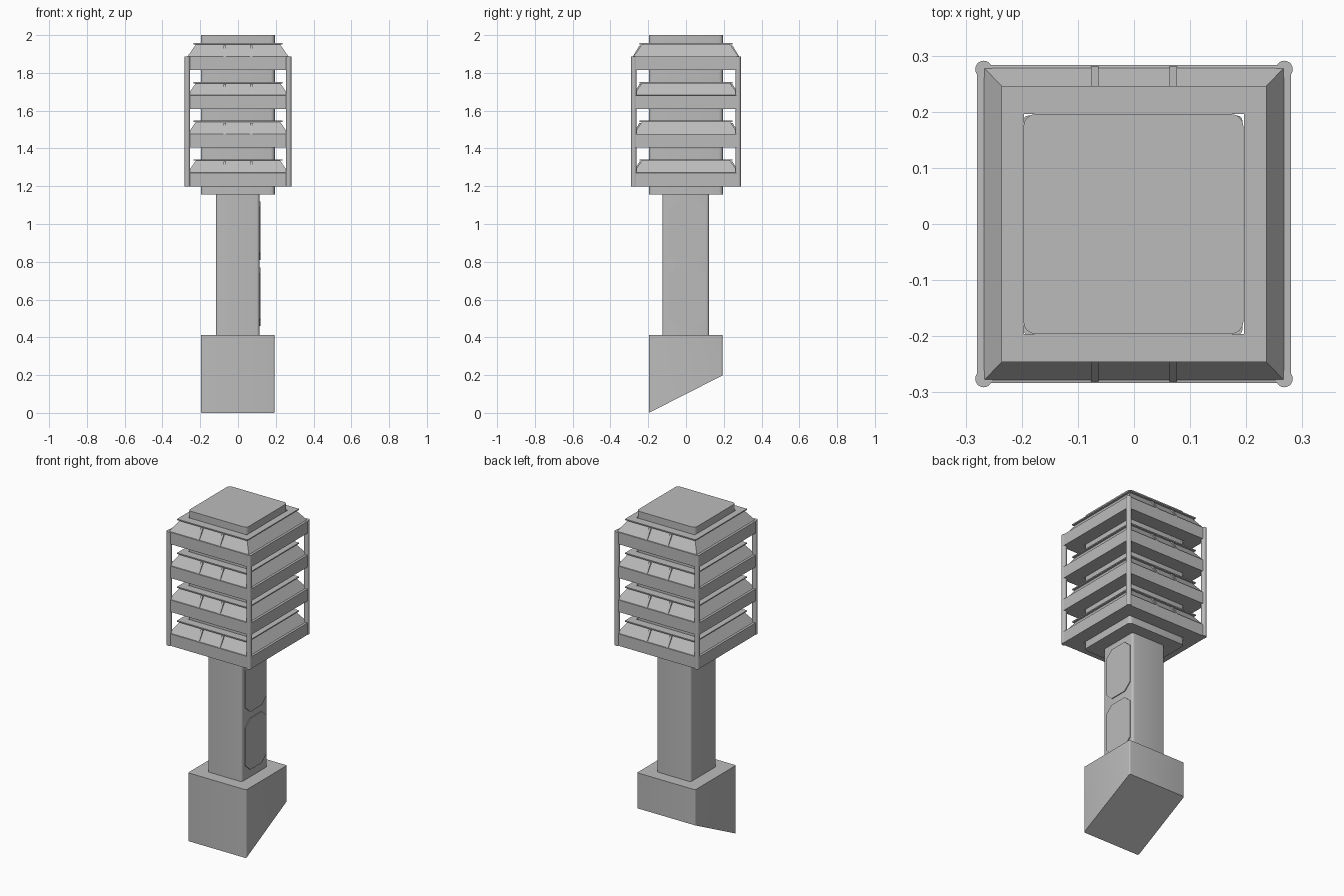
import bpy, bmesh
from mathutils import Vector

cube = bpy.data.objects.get("Cube")
if cube:
    bpy.data.objects.remove(cube, do_unlink=True)

grey = bpy.data.materials.new("plain_grey")
grey.use_nodes = True
colour = (0.5, 0.5, 0.5, 1)
grey.diffuse_color = colour
grey.node_tree.nodes["Principled BSDF"].inputs["Base Color"].default_value = colour


def finish(name, bm, smooth=False):
    bmesh.ops.recalc_face_normals(bm, faces=bm.faces)
    mesh = bpy.data.meshes.new(name)
    bm.to_mesh(mesh)
    bm.free()
    mesh.materials.append(grey)
    ob = bpy.data.objects.new(name, mesh)
    bpy.context.collection.objects.link(ob)
    if smooth:
        bpy.ops.object.select_all(action='DESELECT')
        ob.select_set(True)
        bpy.context.view_layer.objects.active = ob
        bpy.ops.object.shade_smooth_by_angle(angle=0.6)
    return ob


def rounded_block(name, lo, hi, radius, back_rise=0):
    """Box with rounded upright edges; back_rise lifts its rear bottom edge."""
    lo, hi = Vector(lo), Vector(hi)
    bm = bmesh.new()
    bmesh.ops.create_cube(bm, size=1)
    for v in bm.verts:
        v.co = Vector([(lo[i] + hi[i]) / 2 + v.co[i] * (hi[i] - lo[i]) for i in range(3)])
    upright = [e for e in bm.edges
               if abs(e.verts[0].co.z - e.verts[1].co.z) > (hi.z - lo.z) / 2]
    bmesh.ops.bevel(bm, geom=upright, offset=radius, segments=4,
                    profile=0.5, affect='EDGES')
    for v in bm.verts:
        if v.co.z < lo.z + 0.001:
            v.co.z += back_rise * (v.co.y - lo.y) / (hi.y - lo.y)
    return finish(name, bm, True)


def square_ring(name, section):
    """Closed ring swept round a rectangle; section holds (half x, half y, z)."""
    bm = bmesh.new()
    loops = [[bm.verts.new((sx * hx, sy * hy, z))
              for sx, sy in ((-1, -1), (1, -1), (1, 1), (-1, 1))]
             for hx, hy, z in section]
    for a, b in zip(loops, loops[1:] + loops[:1]):
        for i in range(4):
            j = (i + 1) % 4
            bm.faces.new((a[i], a[j], b[j], b[i]))
    return finish(name, bm)


def extrude_outline(name, points, direction):
    bm = bmesh.new()
    face = bm.faces.new([bm.verts.new(p) for p in points])
    new = bmesh.ops.extrude_face_region(bm, geom=[face])["geom"]
    moved = [g for g in new if isinstance(g, bmesh.types.BMVert)]
    bmesh.ops.translate(bm, verts=moved, vec=direction)
    return finish(name, bm)


# Foot with sloping underside, shaft and tall inner core
rounded_block("wedge_foot", (-0.197, -0.197, 0), (0.193, 0.193, 0.413), 0.008, 0.198)
rounded_block("shaft", (-0.117, -0.125, 0.41), (0.113, 0.122, 1.16), 0.014)
rounded_block("inner_core", (-0.197, -0.196, 1.155), (0.195, 0.196, 2), 0.022)

# Access panels with clipped corners on one side of the shaft
for number, z in enumerate((0.46, 0.81)):
    y0, y1, z1, cy, cz = -0.095, 0.105, z + 0.31, 0.045, 0.04
    outline = [(y0 + cy, z), (y1 - cy, z), (y1, z + cz), (y1, z1 - cz),
               (y1 - cy, z1), (y0 + cy, z1), (y0, z1 - cz), (y0, z + cz)]
    extrude_outline(f"access_panel_{number}",
                    [(0.11, y, zz) for y, zz in outline], (0.008, 0, 0))

# Four louvre tiers: upright band, sloping shoulder, thin overhanging lid
HOLE = 0.196
for tier in range(4):
    z = 1.199 + 0.205 * tier
    square_ring(f"louvre_{tier}", [
        (HOLE, HOLE, z), (0.28, 0.283, z), (0.28, 0.283, z + 0.072),
        (0.267, 0.278, z + 0.073), (0.222, 0.232, z + 0.138), (HOLE, HOLE, z + 0.138)])
    square_ring(f"louvre_lid_{tier}", [
        (HOLE, HOLE, z + 0.136), (0.236, 0.246, z + 0.136),
        (0.236, 0.246, z + 0.143), (HOLE, HOLE, z + 0.143)])
    # Ribs over the front and back shoulders
    for side in (-1, 1):
        for x in (-0.07, 0.07):
            rib = [(0.27, 0.07), (0.281, 0.073), (0.246, 0.132), (0.23, 0.132)]
            extrude_outline(f"shoulder_rib_{tier}",
                            [(x - 0.007, side * y, z + h) for y, h in rib],
                            (0.014, 0, 0))

# Round corner posts
for sx in (-1, 1):
    for sy in (-1, 1):
        bm = bmesh.new()
        bmesh.ops.create_cone(bm, cap_ends=True, segments=20, radius1=0.015,
                              radius2=0.015, depth=0.689)
        bmesh.ops.translate(bm, verts=bm.verts, vec=(sx * 0.268, sy * 0.276, 1.5435))
        finish("corner_post", bm, True)
